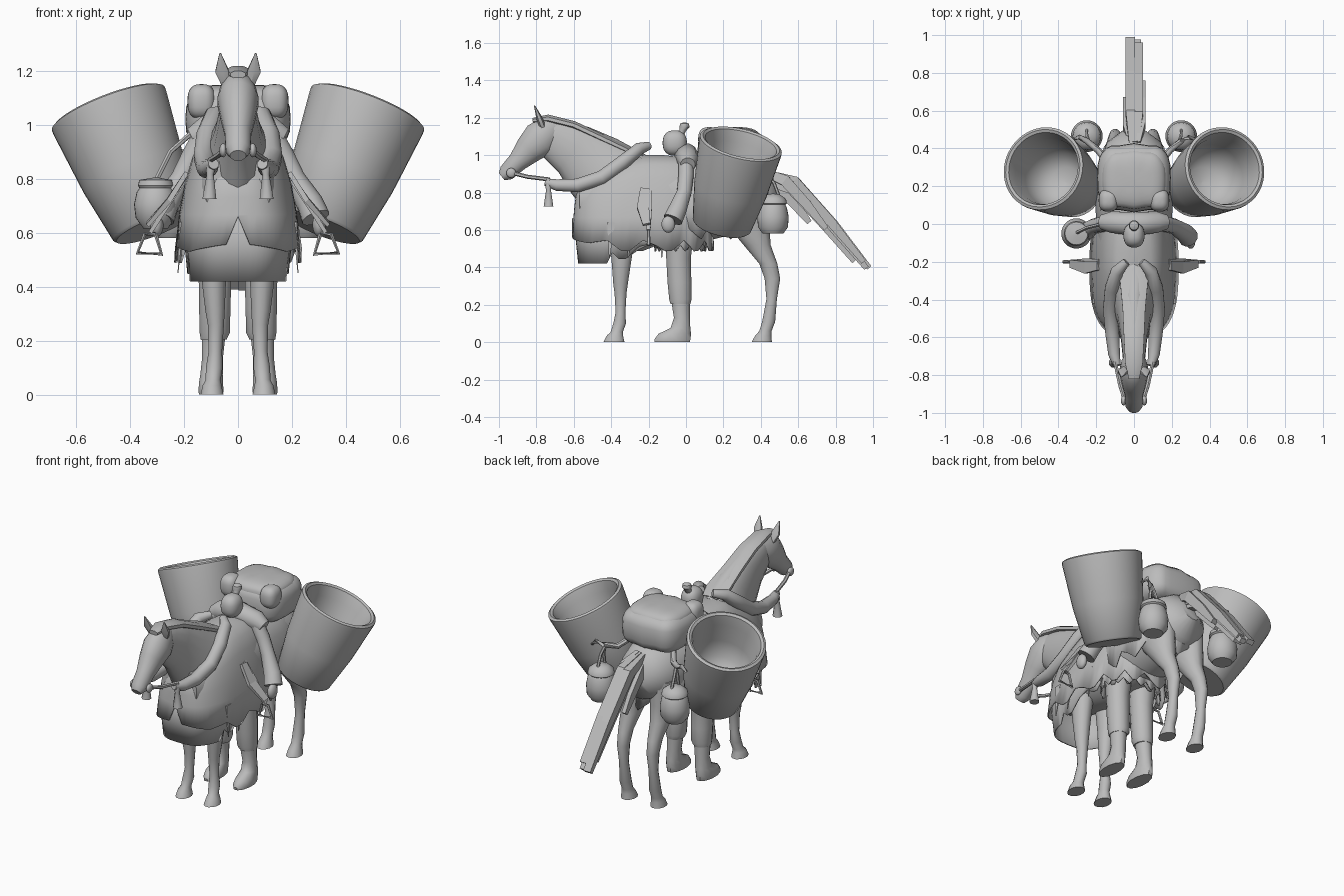
import bpy, bmesh, math
from mathutils import Vector

mat = bpy.data.materials.new("clay_grey")
mat.diffuse_color = (0.5, 0.5, 0.5, 1)


def finish(name, bm, smooth=True):
    bmesh.ops.recalc_face_normals(bm, faces=bm.faces[:])
    me = bpy.data.meshes.new(name)
    bm.to_mesh(me)
    bm.free()
    me.materials.append(mat)
    ob = bpy.data.objects.new(name, me)
    bpy.context.collection.objects.link(ob)
    if smooth:
        bpy.ops.object.select_all(action='DESELECT')
        ob.select_set(True)
        bpy.context.view_layer.objects.active = ob
        bpy.ops.object.shade_smooth_by_angle(angle=math.radians(45))
    return ob


def skin(bm, rings, caps=True):
    n = len(rings[0])
    for a, b in zip(rings, rings[1:]):
        for i in range(n):
            j = (i + 1) % n
            bm.faces.new((a[i], a[j], b[j], b[i]))
    if caps:
        bm.faces.new(rings[0])
        bm.faces.new(rings[-1])


def tube(name, pts, sx=1, level=False, sides=12, smooth=True):
    """Loft ellipses through (x, y, z, r_side, r_other) points."""
    bm, rings = bmesh.new(), []
    ps = [Vector((p[0] * sx, p[1], p[2])) for p in pts]
    for i, p in enumerate(pts):
        t = (ps[min(i + 1, len(ps) - 1)] - ps[max(i - 1, 0)]).normalized()
        u, v = Vector((1, 0, 0)), Vector((0, 1, 0))
        if not level:
            ref = u if abs(t.x) < 0.85 else v
            u = (ref - t * ref.dot(t)).normalized()
            v = t.cross(u)
        ring = []
        for k in range(sides):
            a = 2 * math.pi * (k + 0.5) / sides
            ring.append(bm.verts.new(ps[i] + u * p[3] * math.cos(a) + v * p[-1] * math.sin(a)))
        rings.append(ring)
    skin(bm, rings)
    return finish(name, bm, smooth)


def lathe(name, profile, loc, axis=(0, 0, 1), sides=28):
    bm, rings = bmesh.new(), []
    for r, z in profile:
        rings.append([bm.verts.new((r * math.cos(2 * math.pi * k / sides),
                                    r * math.sin(2 * math.pi * k / sides), z)) for k in range(sides)])
    skin(bm, rings)
    q = Vector(axis).to_track_quat('Z', 'Y')
    for v in bm.verts:
        v.co = q @ v.co + Vector(loc)
    return finish(name, bm)


def spow(c, e):
    return math.copysign(abs(c) ** e, c)


def blob(name, loc, half, e=1.0, wave=0.0):
    """Rounded mass; e below 1 makes it boxier, wave adds soft folds."""
    bm = bmesh.new()
    bmesh.ops.create_uvsphere(bm, u_segments=28, v_segments=14, radius=1)
    for v in bm.verts:
        x, y, z = (spow(c, e) for c in v.co)
        k = 1 + wave * math.cos(x * 9)
        v.co = (loc[0] + x * half[0], loc[1] + y * half[1] * k, loc[2] + z * half[2] * k)
    return finish(name, bm)


def cloth(name, cy, hw, hl, rows, hem, n=64, power=0.78, slope=0.0):
    """Draped cover: rows of (z, width scale, length scale), jagged lowest row, top sloping down forward."""
    bm, rings = bmesh.new(), []
    for i, (z, sw, sl) in enumerate(rows):
        ring = []
        for k in range(n):
            a = 2 * math.pi * k / n
            x, y = hw * sw * spow(math.cos(a), power), cy + hl * sl * spow(math.sin(a), power)
            drop = slope * max(0, -.25 - y) * max(0, (z - .66) / .34)
            ring.append(bm.verts.new((x, y, hem(k, y) if i == 0 else z - drop)))
        rings.append(ring)
    skin(bm, rings, caps=False)
    if rows[-1][1] < 0.5:
        bm.faces.new(rings[-1])
    ob = finish(name, bm)
    m = ob.modifiers.new("thickness", 'SOLIDIFY')
    m.thickness = 0.008
    return ob


# Horse body, neck and head
tube("horse_body", [(0, -.57, .75, .12, .14), (0, -.45, .75, .165, .19), (0, -.2, .75, .19, .235),
                    (0, .1, .76, .19, .22), (0, .3, .78, .19, .19), (0, .43, .79, .145, .15),
                    (0, .49, .81, .06, .07)], sides=24)
tube("horse_neck", [(0, -.77, 1.13, .05, .07), (0, -.70, 1.085, .06, .115), (0, -.6, 1.03, .07, .145),
                    (0, -.49, .94, .09, .19), (0, -.36, .83, .14, .225)], sides=18)
tube("horse_head", [(0, -.985, .885, .03, .025), (0, -.96, .905, .046, .046), (0, -.90, .965, .05, .055),
                    (0, -.84, 1.03, .066, .08), (0, -.78, 1.085, .078, .1), (0, -.73, 1.13, .066, .085),
                    (0, -.69, 1.15, .04, .05)], sides=16)
tube("mane", [(0, -.82, 1.185, .03, .015), (0, -.74, 1.195, .05, .024), (0, -.6, 1.16, .058, .024),
              (0, -.45, 1.09, .065, .024), (0, -.3, 1.02, .08, .02), (0, -.23, 1.0, .05, .01)], sides=8)

for s, side in ((1, "right"), (-1, "left")):
    # Ears
    tube("ear_" + side, [(.045, -.765, 1.15, .018, .018), (.06, -.785, 1.2, .028, .016),
                         (.066, -.81, 1.265, .003, .003)], s, sides=6)
    # Horse legs with hooves
    tube("front_leg_" + side, [(.09, -.34, .62, .06, .08), (.09, -.345, .44, .048, .055), (.085, -.35, .31, .037, .04),
                               (.082, -.35, .26, .031, .033), (.084, -.35, .16, .026, .027), (.088, -.355, .1, .032, .035),
                               (.092, -.37, .055, .029, .034), (.096, -.38, .035, .036, .045), (.096, -.385, 0, .044, .058)], s, True)
    tube("hind_leg_" + side, [(.1, .3, .76, .085, .15), (.1, .335, .62, .075, .115), (.1, .38, .52, .057, .075),
                              (.1, .44, .42, .04, .05), (.1, .462, .34, .033, .043), (.1, .458, .23, .026, .029),
                              (.1, .442, .11, .033, .036), (.1, .425, .06, .031, .034), (.1, .413, .035, .037, .045),
                              (.1, .405, 0, .044, .056)], s, True)
    # Walking figure's trousers, boots and feet
    tube("trouser_" + side, [(.085, -.03, .62, .08, .08), (.085, -.04, .45, .063, .068), (.086, -.035, .32, .06, .066),
                             (.086, -.03, .23, .058, .062), (.09, -.03, .205, .05, .055)], s, True)
    tube("boot_" + side, [(.09, -.03, .23, .046, .052), (.095, -.022, .13, .04, .044), (.098, -.03, .075, .043, .055),
                          (.1, -.06, .045, .046, .09), (.1, -.073, .015, .048, .1), (.1, -.073, 0, .046, .097)], s, True)
    # Arm, cuff and hand
    tube("sleeve_" + side, [(.12, 0, .97, .042), (.165, .0, .89, .042), (.21, -.01, .8, .04),
                            (.265, -.045, .71, .05), (.288, -.07, .655, .054)], s)
    blob("hand_" + side, (.3 * s, -.095, .63), (.024, .036, .045))
    # Tilted open baskets
    lathe("basket_" + side, [(.002, 0), (.15, 0), (.16, .01), (.198, .22), (.224, .465), (.224, .482), (.21, .49),
                             (.196, .482), (.18, .42), (.17, .3), (.145, .2), (.08, .15), (.002, .14)],
          (.31 * s, .19, .62), (.353 * s, .215, .911), 40)
    # Rear hanging jars with hooks and cords
    lathe("hanging_jar_" + side, [(.002, -.1), (.055, -.1), (.08, -.065), (.084, -.01), (.074, .04), (.066, .055),
                                  (.075, .062), (.07, .085), (.04, .108), (.002, .115)], (.25 * s, .465, .68))
    for dy in (-.04, .04):
        tube("jar_cord_" + side, [(.25, .465 + dy, .76, .009), (.25, .455 + dy * .4, .85, .009),
                                  (.24, .44, .9, .009)], s, sides=6)
    tube("carry_hook_" + side, [(.12, .3, .95, .018), (.19, .39, .89, .018), (.25, .44, .9, .016),
                                (.29, .46, .92, .014), (.32, .45, .89, .008)], s, sides=8)
    # Stirrup straps, saddle flaps and stirrups
    tube("stirrup_strap_" + side, [(.18, -.2, .82, .012, .02), (.25, -.2, .72, .014, .025), (.325, -.2, .6, .01, .015)], s, sides=4, smooth=False)
    tube("saddle_flap_" + side, [(.19, -.22, .82, .012, .035), (.255, -.23, .72, .014, .045), (.335, -.21, .63, .01, .03)], s, sides=4, smooth=False)
    tube("stirrup_" + side, [(.305, -.2, .595, .008), (.345, -.2, .595, .008), (.372, -.2, .525, .01),
                             (.283, -.2, .52, .01), (.305, -.2, .595, .008)], s, sides=6)
    # Padded rein, bit line and tassel
    tube("rein_" + side, [(.09, -.75, .855, .02), (.105, -.69, .84, .032), (.115, -.58, .838, .038), (.125, -.45, .88, .04),
                          (.115, -.34, .96, .04), (.09, -.25, 1.035, .034), (.04, -.2, 1.05, .022)], s)
    tube("bit_line_" + side, [(.05, -.93, .905, .011), (.075, -.85, .885, .011), (.1, -.73, .87, .011)], s, sides=6)
    blob("bit_ring_" + side, (.055 * s, -.935, .905), (.014, .026, .026))
    tube("tassel_" + side, [(.1, -.735, .875, .012), (.102, -.735, .83, .018), (.103, -.735, .815, .014),
                            (.106, -.735, .725, .028)], s, True, sides=8)
    # Pointed fringes beside the cover
    for y in (-.4, -.3, -.12):
        tube("fringe_" + side, [(.21, y, .64, .012, .03), (.222, y - .01, .45, .002, .003)], s, True, 4, False)

# Draped covers with jagged hems
tooth = lambda k, p: abs((k / p) % 1 - .5) * 2
drape = [(0, 1.05, 1.02), (.67, .97, 1), (.78, .88, .985), (.88, .75, .96), (.95, .6, .85), (.985, .4, .65), (1.0, .1, .3)]


def outer_hem(k, y):
    if k == 48:  # front slit
        return .66
    if y < -.42:
        return .53 + .03 * tooth(k, 16)
    return .475 + .07 * tooth(k, 5)


cloth("outer_cover", -.23, .225, .372, drape, outer_hem, slope=.4, power=.72)
cloth("under_cover", -.25, .198, .34, [(0, .95, .96), (.55, 1, 1), (.7, .96, 1)],
      lambda k, y: .42 if y < -.42 else .43 + .08 * tooth(k, 5) + (.05 if y > -.25 else 0), power=.66)
cloth("rump_cover", .13, .205, .29, [(0, 1, 1), (.72, 1, 1), (.86, .88, .95), (.95, .6, .75), (.98, .2, .3)],
      lambda k, y: .55 + .08 * tooth(k, 6))
cloth("tunic_skirt", -.03, .175, .13, [(0, 1.08, 1.08), (.6, 1, 1), (.75, .9, .9)],
      lambda k, y: .485 + .035 * tooth(k, 4), power=1)

# Figure's shoulders, head and topknot
tube("shoulders", [(-.17, .01, .95, .04), (-.12, .01, .975, .058), (0, .0, 1.0, .065),
                   (.12, .01, .975, .058), (.17, .01, .95, .04)])
blob("head", (0, -.06, 1.065), (.056, .065, .068), .85)
tube("topknot", [(0, -.03, 1.11, .02), (0, -.015, 1.135, .02), (0, -.008, 1.15, .028), (0, -.008, 1.168, .024),
                 (0, -.008, 1.175, .008)], level=True)

# Side jar carried on the left
lathe("side_jar", [(.002, -.1), (.045, -.1), (.074, -.06), (.08, -.01), (.07, .035), (.06, .05),
                   (.066, .06), (.06, .08), (.002, .09)], (-.305, -.05, .715))
tube("side_jar_cord", [(-.31, -.05, .78, .01), (-.25, -.02, .9, .01), (-.17, 0, .97, .01)], sides=6)

# Soft pack on the back
blob("pack", (0, .245, 1.02), (.195, .178, .115), .6, .03)
blob("pack_lid", (0, .235, 1.085), (.17, .155, .064), .65, .03)
for s in (1, -1):
    blob("pack_corner", (.135 * s, .125, 1.085), (.052, .06, .065), .75)

# Tail of flat strips
for x, w, dz, end in ((-.02, .034, .015, 1.0), (.025, .032, .02, .97), (.045, .024, .025, .77),
                      (-.045, .018, -.02, .68), (0, .04, -.02, .92), (.02, .025, 0, .985)):
    f = (end - .45) / .53
    tube("tail_strip", [(x * .5, .43, .88 + dz, w * .7, .03), (x, .45 + .13 * f, .84 + dz, w, .042),
                        (x, .45 + .33 * f, .84 - .22 * f + dz, w, .036),
                        (x, end - .02, .86 - .46 * f + dz, w, .02)], sides=4, smooth=False)
